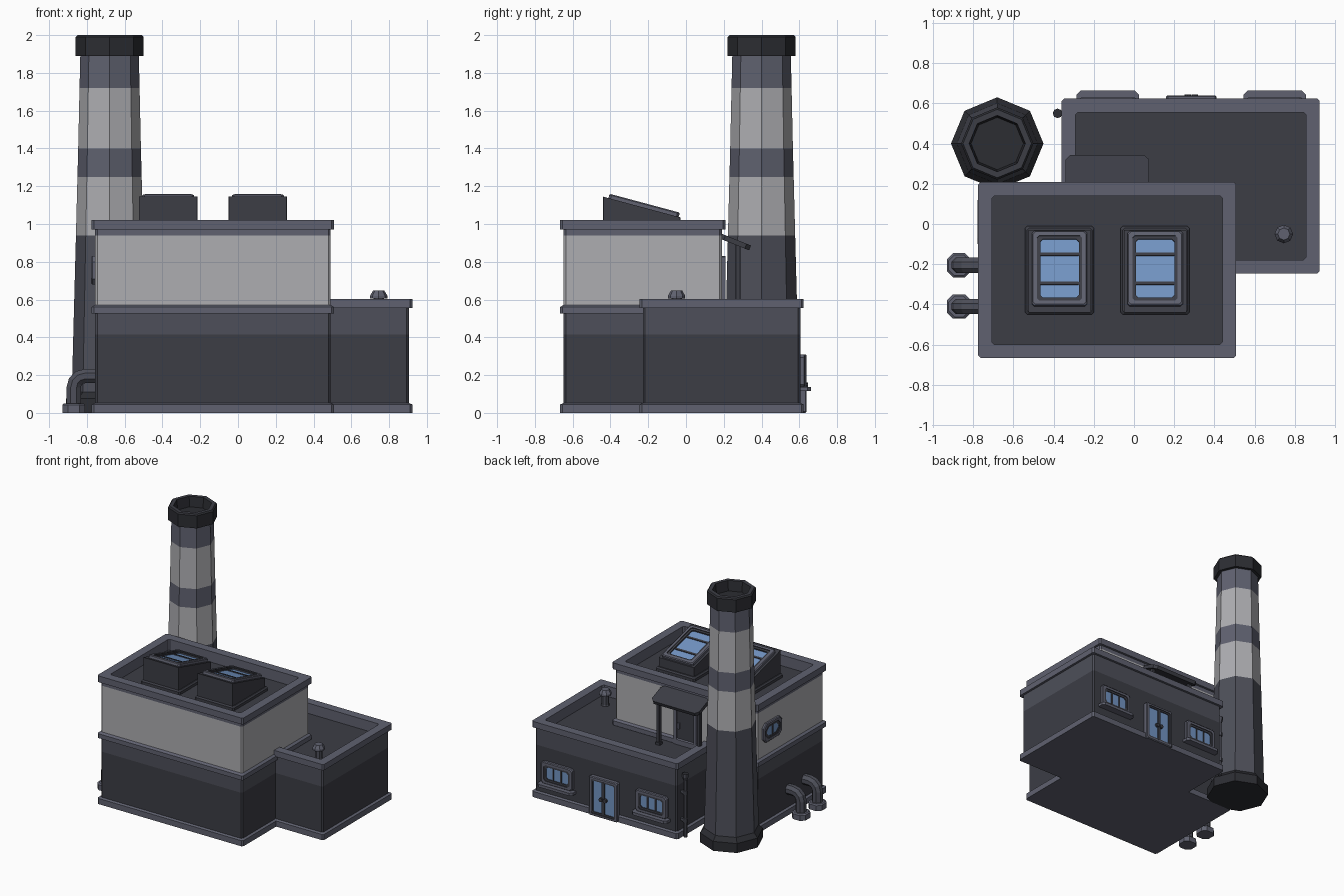
import bpy, bmesh
from math import sin, cos, pi, radians, atan2
from mathutils import Matrix, Vector

if "Cube" in bpy.data.objects:
    bpy.data.objects.remove(bpy.data.objects["Cube"])


def material(name, r, g, b):
    m = bpy.data.materials.new(name)
    m.diffuse_color = (r, g, b, 1)
    m.use_nodes = True
    m.node_tree.nodes["Principled BSDF"].inputs["Base Color"].default_value = m.diffuse_color
    return m


TRIM = material("trim_grey", .115, .12, .16)
MID = material("mid_grey", .075, .078, .10)
DARK = material("dark_grey", .045, .047, .06)
BLACK = material("soot", .025, .026, .032)
LIGHT = material("pale_wall", .42, .42, .44)
GLASS = material("glass_blue", .17, .30, .55)
ID = Matrix()


def loft(name, loops, mats, matrix=ID):
    """Skin closed loops; mats has one entry per section plus one for the end cap."""
    bm = bmesh.new()
    rings = [[bm.verts.new(matrix @ Vector(p)) for p in lp] for lp in loops]
    slots = list(dict.fromkeys(mats))
    n = len(loops[0])
    for a, b, m in zip(rings, rings[1:], mats):
        for i in range(n):
            j = (i + 1) % n
            bm.faces.new((a[i], a[j], b[j], b[i])).material_index = slots.index(m)
    bm.faces.new(rings[0][::-1]).material_index = slots.index(mats[0])
    bm.faces.new(rings[-1]).material_index = slots.index(mats[-1])
    bmesh.ops.recalc_face_normals(bm, faces=bm.faces)
    me = bpy.data.meshes.new(name)
    bm.to_mesh(me)
    bm.free()
    for m in slots:
        me.materials.append(m)
    ob = bpy.data.objects.new(name, me)
    bpy.context.collection.objects.link(ob)
    return ob


def block(name, rect, levels, cap, matrix=ID, c=.012):
    """Stack of chamfered rectangles: levels = (height, outward offset, material above)."""
    x0, x1, y0, y1 = rect
    loops = []
    for z, o, _ in levels:
        a, b, d, e = x0 - o, x1 + o, y0 - o, y1 + o
        loops.append([(a + c, d, z), (b - c, d, z), (b, d + c, z), (b, e - c, z),
                      (b - c, e, z), (a + c, e, z), (a, e - c, z), (a, d + c, z)])
    return loft(name, loops, [l[2] for l in levels[:-1]] + [cap], matrix)


def box(name, rect, z0, z1, mat, matrix=ID, c=.002):
    return block(name, rect, [(z0, 0, mat), (z1, 0, mat)], mat, matrix, c)


def lathe(name, x, y, profile, cap, matrix=ID):
    """Eight-sided turned part: profile = (radius, height, material above)."""
    loops = [[(x + r * cos(i * pi / 4), y + r * sin(i * pi / 4), z) for i in range(8)]
             for r, z, _ in profile]
    return loft(name, loops, [p[2] for p in profile[:-1]] + [cap], matrix)


def wall_frame(origin, normal):
    n, up = Vector(normal), Vector((0, 0, 1))
    m = Matrix((up.cross(n), up, n)).transposed().to_4x4()
    m.translation = origin
    return m


def window(name, w, h, border, bars, matrix, depth=.025, c=.015, cross=(), glass=.012):
    r = (-w / 2, w / 2, -h / 2, h / 2)
    block(name, r, [(-.005, 0, TRIM), (depth - .006, 0, TRIM), (depth, -.006, TRIM),
                    (depth, -border * .6, DARK), (depth - .006, -border * .6, DARK),
                    (depth - .006, -border, DARK), (glass, -border, DARK)],
          GLASS, matrix, c)
    for i, u in enumerate(bars):
        box(f"{name}_bar_{i}", (u - .006, u + .006, -h / 2 + border, h / 2 - border),
            glass - .002, glass + .006, DARK, matrix)
    for i, v in enumerate(cross):
        box(f"{name}_crossbar_{i}", (-w / 2 + border, w / 2 - border, v - .008, v + .008),
            glass - .002, glass + .006, DARK, matrix)


# Building blocks with plinth, bands, parapet and sunken roof
block("tall_block", (-.757, .49, -.648, .19),
      [(0, .018, TRIM), (.045, .018, TRIM), (.052, 0, DARK), (.415, 0, MID), (.525, 0, TRIM),
       (.525, .018, TRIM), (.56, .018, TRIM), (.572, 0, LIGHT), (.94, 0, TRIM), (.97, 0, TRIM),
       (.97, .018, TRIM), (1.02, .018, TRIM), (1.02, -.05, TRIM), (.935, -.05, DARK)], DARK)
block("low_block", (-.342, .905, -.228, .605),
      [(0, .018, TRIM), (.045, .018, TRIM), (.052, 0, DARK), (.415, 0, MID), (.555, 0, TRIM),
       (.555, .018, TRIM), (.602, .018, TRIM), (.602, -.05, TRIM), (.52, -.05, DARK)], DARK)

# Banded chimney with base and hollow cap
lathe("chimney", -.68, .40,
      [(.23, 0, BLACK), (.23, .075, BLACK), (.2, .11, MID), (.178, .94, LIGHT),
       (.17, 1.25, TRIM), (.166, 1.40, LIGHT), (.159, 1.72, TRIM), (.155, 1.89, BLACK),
       (.18, 1.89, BLACK), (.18, 1.99, BLACK), (.17, 2, DARK), (.14, 2, BLACK),
       (.13, 1.92, BLACK)], BLACK)

# Sloped skylights
tilt = -atan2(.11, .41)
for i, x in enumerate((-.37, .105)):
    block(f"skylight_base_{i}", (x - .172, x + .172, -.45, -.01),
          [(.93, 0, DARK), (.955, 0, DARK), (.965, -.01, DARK)], DARK)
    body = box(f"skylight_body_{i}", (x - .155, x + .155, -.44, -.03), .93, 1.145, DARK)
    for v in body.data.vertices:
        if v.co.z > 1:
            v.co.z = 1.145 - .11 * (v.co.y + .44) / .41
    m = Matrix.Translation((x, -.225, 1.086)) @ Matrix.Rotation(tilt, 4, 'X')
    window(f"skylight_{i}", .275, .385, .042, (), m, .025, .012, (-.075, .075), .008)

# Rear windows with sills
for i, x in enumerate((-.13, .70)):
    window(f"rear_window_{i}", .275, .175, .04, (-.035, .035),
           wall_frame((x, .605, .222), (0, 1, 0)))
    box(f"rear_sill_{i}", (x - .155, x + .155, .55, .663), .115, .137, TRIM, c=.02)

# Rear double door
door = wall_frame((.285, .605, .155), (0, 1, 0))
window("rear_door", .25, .31, .032, (), door, .034, .008, (), .021)
box("door_middle_rail", (-.012, .012, -.13, .13), .015, .03, DARK, door)
for s in (-1, 1):
    lathe(f"door_knob_{s}", s * .018, -.01, [(.016, .02, DARK), (.016, .04, DARK)], DARK, door)

# Side window
window("side_window", .23, .15, .04, (0,), wall_frame((-.757, .01, .755), (-1, 0, 0)), .02, .03)

# Roof door, canopy and posts
roof_door = wall_frame((-.135, .19, .675), (0, 1, 0))
block("roof_door", (-.1, .1, -.155, .155),
      [(-.005, 0, TRIM), (.018, 0, TRIM), (.018, -.025, DARK), (.008, -.025, DARK)],
      DARK, roof_door, .004)
box("roof_door_handle", (-.065, -.05, -.03, .02), 0, .02, TRIM, roof_door)
m = Matrix.Translation((-.1325, .26, .905)) @ Matrix.Rotation(-atan2(.06, .15), 4, 'X')
box("canopy", (-.2075, .2075, -.085, .085), -.014, .014, DARK, m, .025)
for s in (-1, 1):
    x = -.1325 + s * .178
    box(f"canopy_post_{s}", (x - .013, x + .013, .262, .288), .51, .895, DARK)
    box(f"canopy_post_foot_{s}", (x - .02, x + .02, .255, .295), .51, .54, DARK)

# Elbow pipes on the left wall
for i, y in enumerate((-.205, -.41)):
    path = [(-.75, .195, 0)]
    path += [(-.81 - .06 * sin(a), .135 + .06 * cos(a), a)
             for a in (radians(d) for d in (0, 30, 60, 90))]
    path += [(-.87, .03, pi / 2)]
    loops = []
    for x, z, a in path:
        ring = [(.041 * cos(k), .041 * sin(k)) for k in (pi / 8 + j * pi / 4 for j in range(8))]
        loops.append([(x - u * sin(a), y + v, z + u * cos(a)) for u, v in ring])
    loft(f"elbow_pipe_{i}", loops, [MID] * len(path))
    block(f"pipe_flange_{i}", (-.93, -.81, y - .06, y + .06),
          [(0, 0, TRIM), (.042, 0, TRIM), (.05, -.008, TRIM)], TRIM, c=.03)

# Drainpipe with hopper and clamps
lathe("drainpipe", -.38, .55,
      [(.014, 0, MID), (.014, .12, MID), (.02, .12, MID), (.02, .15, MID), (.014, .15, MID),
       (.014, .34, MID), (.02, .34, MID), (.02, .37, MID), (.014, .37, MID), (.014, .45, MID),
       (.024, .48, MID), (.024, .505, MID)], BLACK)
for i, z in enumerate((.135, .355)):
    box(f"drain_clamp_{i}", (-.385, -.33, .54, .56), z - .01, z + .01, MID)

# Roof vent
lathe("roof_vent", .745, -.05,
      [(.035, .51, MID), (.028, .53, MID), (.028, .605, TRIM), (.046, .605, TRIM),
       (.046, .62, TRIM), (.03, .647, TRIM)], TRIM)
